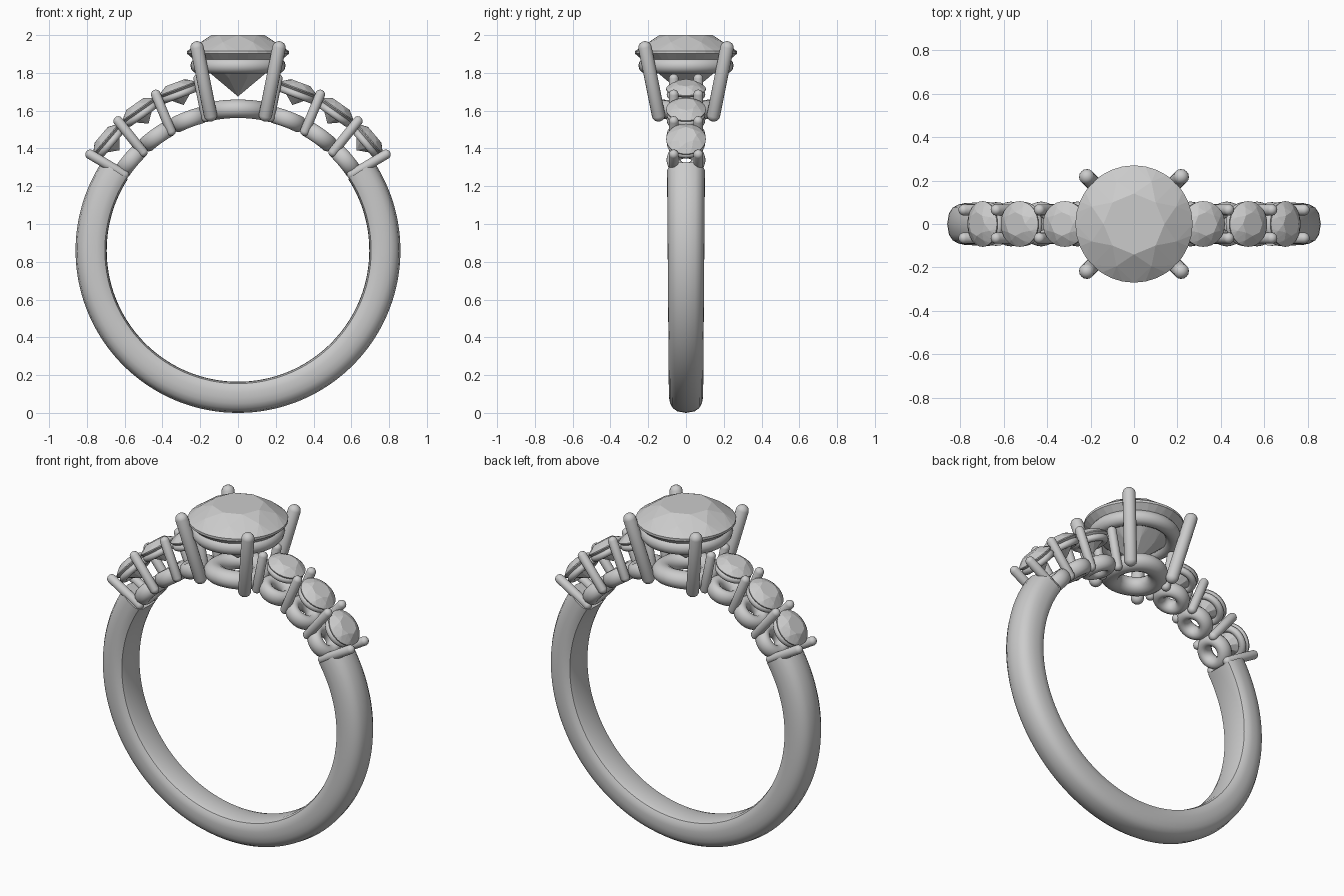
import bpy, bmesh, math
from mathutils import Vector, Matrix

if "Cube" in bpy.data.objects:
    bpy.data.objects.remove(bpy.data.objects["Cube"])

CZ = 0.86                      # height of the finger-hole centre
rad = math.radians


def polar(b, r, y=0.0):
    """Point on the ring: b degrees from straight up, r from the hole centre."""
    return Vector((r * math.sin(rad(b)), y, CZ + r * math.cos(rad(b))))


def finish(name, bm, smooth=None):
    bmesh.ops.recalc_face_normals(bm, faces=bm.faces)
    me = bpy.data.meshes.new(name)
    bm.to_mesh(me)
    bm.free()
    ob = bpy.data.objects.new(name, me)
    bpy.context.collection.objects.link(ob)
    if smooth:
        bpy.ops.object.select_all(action='DESELECT')
        bpy.context.view_layer.objects.active = ob
        ob.select_set(True)
        bpy.ops.object.shade_smooth_by_angle(angle=rad(smooth))
    return ob


def frame(b, r):
    """Placement matrix whose z axis points away from the hole centre."""
    return Matrix.Translation(polar(b, r)) @ Matrix.Rotation(rad(b), 4, 'Y')


def gem(name, R, mat):
    """Round brilliant: hull of table, crown, girdle, pavilion and culet."""
    bm = bmesh.new()
    layers = [(8, 0.52, 0.345, 0), (8, 0.78, 0.205, 0.5), (32, 1, 0.03, 0),
              (32, 1, -0.02, 0), (8, 0.45, -0.51, 0.5), (1, 0, -0.86, 0)]
    for n, r, h, off in layers:
        for i in range(n):
            a = 2 * math.pi * (i + off) / n
            bm.verts.new((R * r * math.cos(a), R * r * math.sin(a), R * h))
    bmesh.ops.convex_hull(bm, input=bm.verts)
    bm.transform(mat)
    return finish(name, bm)


def torus(name, major, tube, height, place):
    """Ring of elliptical tube; place() maps each local point to the model."""
    bm = bmesh.new()
    N, M = 40, 14
    rows = []
    for i in range(N):
        a = 2 * math.pi * i / N
        row = []
        for j in range(M):
            t = 2 * math.pi * j / M
            d = major + tube * math.cos(t)
            row.append(bm.verts.new(place(d * math.cos(a), d * math.sin(a), height * math.sin(t))))
        rows.append(row)
    for i in range(N):
        p, q = rows[i], rows[(i + 1) % N]
        for j in range(M):
            k = (j + 1) % M
            bm.faces.new((p[j], q[j], q[k], p[k]))
    return finish(name, bm, 60)


def prong(name, base, tip, r):
    """Round-ended wire from base to tip."""
    bm = bmesh.new()
    bmesh.ops.create_uvsphere(bm, u_segments=16, v_segments=9, radius=r)
    d = tip - base
    for v in bm.verts:
        if v.co.z > 0:
            v.co.z += d.length
    bm.transform(Matrix.Translation(base) @ d.to_track_quat('Z', 'Y').to_matrix().to_4x4())
    return finish(name, bm, 60)


def bent(b, r):
    """Wrap a flat part around the finger circle."""
    return lambda x, y, z: polar(b + math.degrees(x / r), r + z, y)


def flat(mat):
    return lambda x, y, z: mat @ Vector((x, y, z))


# Shank: domed section swept round the open arc
half = [(0.0, 0.695), (0.06, 0.697), (0.085, 0.705), (0.097, 0.725), (0.1, 0.75),
        (0.099, 0.78), (0.092, 0.81), (0.077, 0.835), (0.05, 0.852), (0.0, 0.86)]
section = half + [(-y, r) for y, r in half[-2:0:-1]]
bm = bmesh.new()
STEPS = 96
loops = []
for i in range(STEPS + 1):
    b = 57 + (360 - 114) * i / STEPS
    w = 0.97 + 0.06 * math.cos(rad(b))
    loops.append([bm.verts.new(polar(b, r, y * w)) for y, r in section])
for p, q in zip(loops, loops[1:]):
    for j in range(len(section)):
        k = (j + 1) % len(section)
        bm.faces.new((p[j], q[j], q[k], p[k]))
bm.faces.new(loops[0])
bm.faces.new(loops[-1])
finish("shank", bm, 40)

# Side stones with their settings, both shoulders
for s, side in ((1, "right"), (-1, "left")):
    for i, b in enumerate((20.5, 35.2, 49.8), 1):
        gem(f"{side}_stone_{i}", 0.105, frame(s * b, 0.912))
        torus(f"{side}_seat_{i}", 0.082, 0.02, 0.02, flat(frame(s * b, 0.883)))
        torus(f"{side}_gallery_ring_{i}", 0.067, 0.036, 0.045, bent(s * b, 0.742))
    for i, (b0, b1) in enumerate(((13.5, 13), (29.3, 27.8), (44, 42.8), (56.3, 57)), 1):
        for y, end in ((-0.065, "front"), (0.065, "back")):
            prong(f"{side}_{end}_prong_{i}", polar(s * b0, 0.725, y),
                  polar(s * b1, 0.933, y), 0.026)

# Centre stone and head
gem("centre_stone", 0.27, Matrix.Translation((0, 0, 1.907)))
torus("centre_seat", 0.21, 0.042, 0.042, flat(Matrix.Translation((0, 0, 1.838))))
torus("centre_gallery_ring", 0.13, 0.055, 0.05, bent(0, 0.75))
for sx in (-1, 1):
    for sy in (-1, 1):
        prong(f"centre_{'front' if sy < 0 else 'back'}_{'right' if sx > 0 else 'left'}_prong",
              Vector((sx * 0.146, sy * 0.146, 1.578)),
              Vector((sx * 0.217, sy * 0.217, 1.932)), 0.036)
